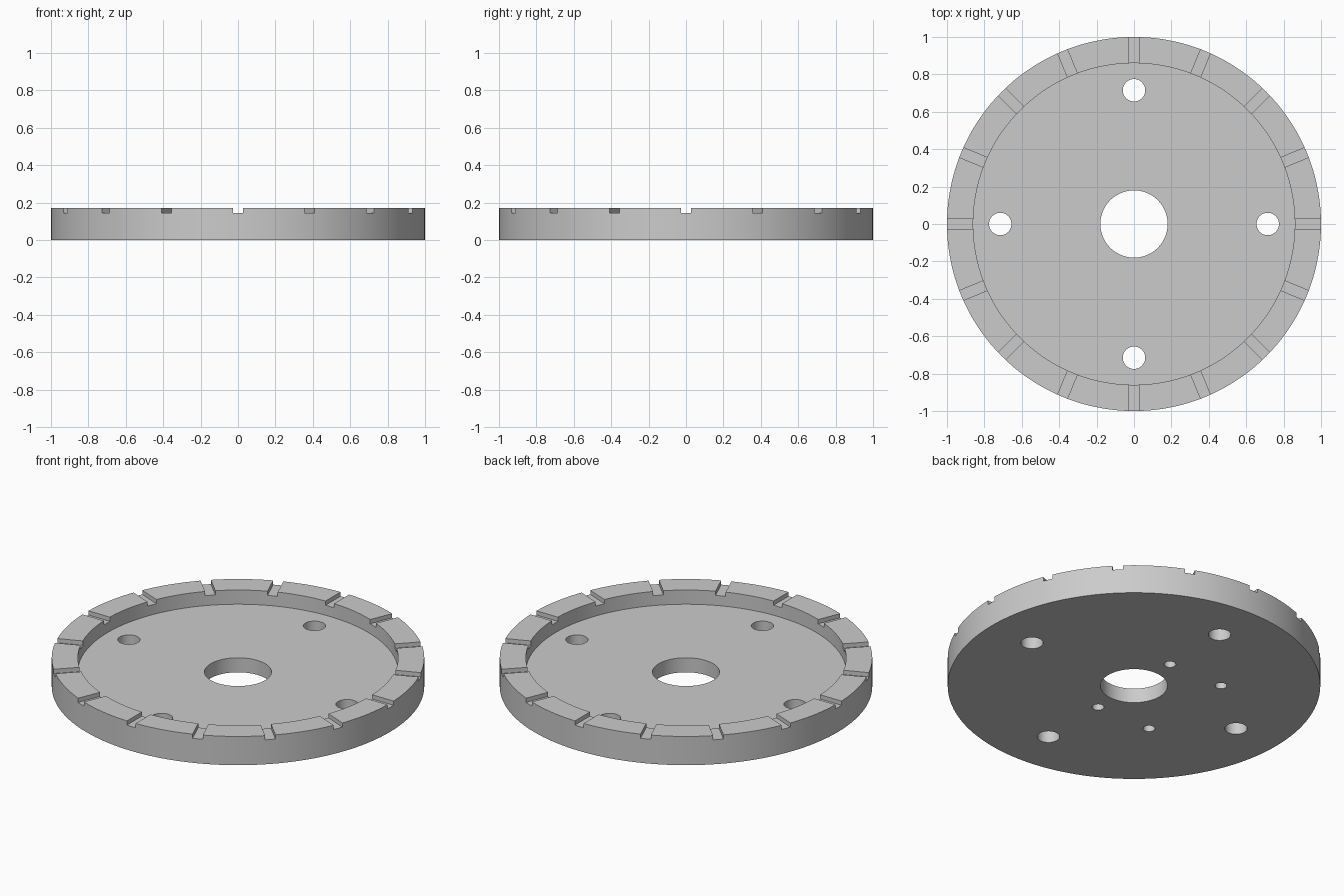
import bpy
import bmesh
from math import cos, sin, pi, radians
from mathutils import Matrix, Vector

cube = bpy.data.objects.get("Cube")
if cube:
    bpy.data.objects.remove(cube, do_unlink=True)

HEIGHT = 0.17
FLOOR = 0.086        # top of the recessed web
SLOT_FLOOR = 0.145
RIM_INNER = 0.86
SLOTS = 16

grey = bpy.data.materials.new("machined grey")
grey.use_nodes = True
grey.diffuse_color = (0.6, 0.6, 0.6, 1)
grey.node_tree.nodes["Principled BSDF"].inputs["Base Color"].default_value = (0.6, 0.6, 0.6, 1)


def add_cylinder(bm, x, y, radius, z0, z1, segments):
    bmesh.ops.create_cone(
        bm, cap_ends=True, segments=segments, radius1=radius, radius2=radius,
        depth=z1 - z0, matrix=Matrix.Translation((x, y, (z0 + z1) / 2)))


def add_radial_box(bm, angle, r0, r1, width, z0, z1):
    place = (Matrix.Rotation(angle, 4, "Z")
             @ Matrix.Translation(((r0 + r1) / 2, 0, (z0 + z1) / 2))
             @ Matrix.Diagonal((r1 - r0, width, z1 - z0, 1)))
    bmesh.ops.create_cube(bm, size=1, matrix=place)


def make_object(name, bm):
    mesh = bpy.data.meshes.new(name)
    bm.to_mesh(mesh)
    bm.free()
    mesh.materials.append(grey)
    obj = bpy.data.objects.new(name, mesh)
    bpy.context.collection.objects.link(obj)
    return obj


# Solid disc
bm = bmesh.new()
add_cylinder(bm, 0, 0, 1, 0, HEIGHT, 144)
disc = make_object("slotted_disc", bm)

# Shallow recess inside the rim
bm = bmesh.new()
add_cylinder(bm, 0, 0, RIM_INNER, FLOOR, 0.3, 144)
recess = make_object("recess_cutter", bm)

# Bore, four through holes and four blind holes in the underside
bm = bmesh.new()
add_cylinder(bm, 0, 0, 0.18, -0.1, 0.3, 64)
for i in range(4):
    a = i * pi / 2
    add_cylinder(bm, 0.715 * cos(a), 0.715 * sin(a), 0.06, -0.1, 0.3, 40)
for x in (0, -0.357):
    for y in (-0.3, 0.3):
        add_cylinder(bm, x, y, 0.032, -0.1, 0.055, 32)
holes = make_object("hole_cutter", bm)

# Radial slots across the rim
bm = bmesh.new()
for i in range(SLOTS):
    add_radial_box(bm, i * 2 * pi / SLOTS, 0.8, 1.1, 0.056, SLOT_FLOOR, 0.3)
slots = make_object("slot_cutter", bm)

# Cut the disc, then discard the cutters
bpy.ops.object.select_all(action="DESELECT")
disc.select_set(True)
bpy.context.view_layer.objects.active = disc
for cutter in (recess, holes, slots):
    cutter.hide_render = True
    mod = disc.modifiers.new(cutter.name, "BOOLEAN")
    mod.operation = "DIFFERENCE"
    mod.solver = "EXACT"
    mod.object = cutter
    bpy.ops.object.modifier_apply(modifier=mod.name)
    bpy.data.objects.remove(cutter, do_unlink=True)

bpy.ops.object.shade_smooth_by_angle(angle=radians(30))
